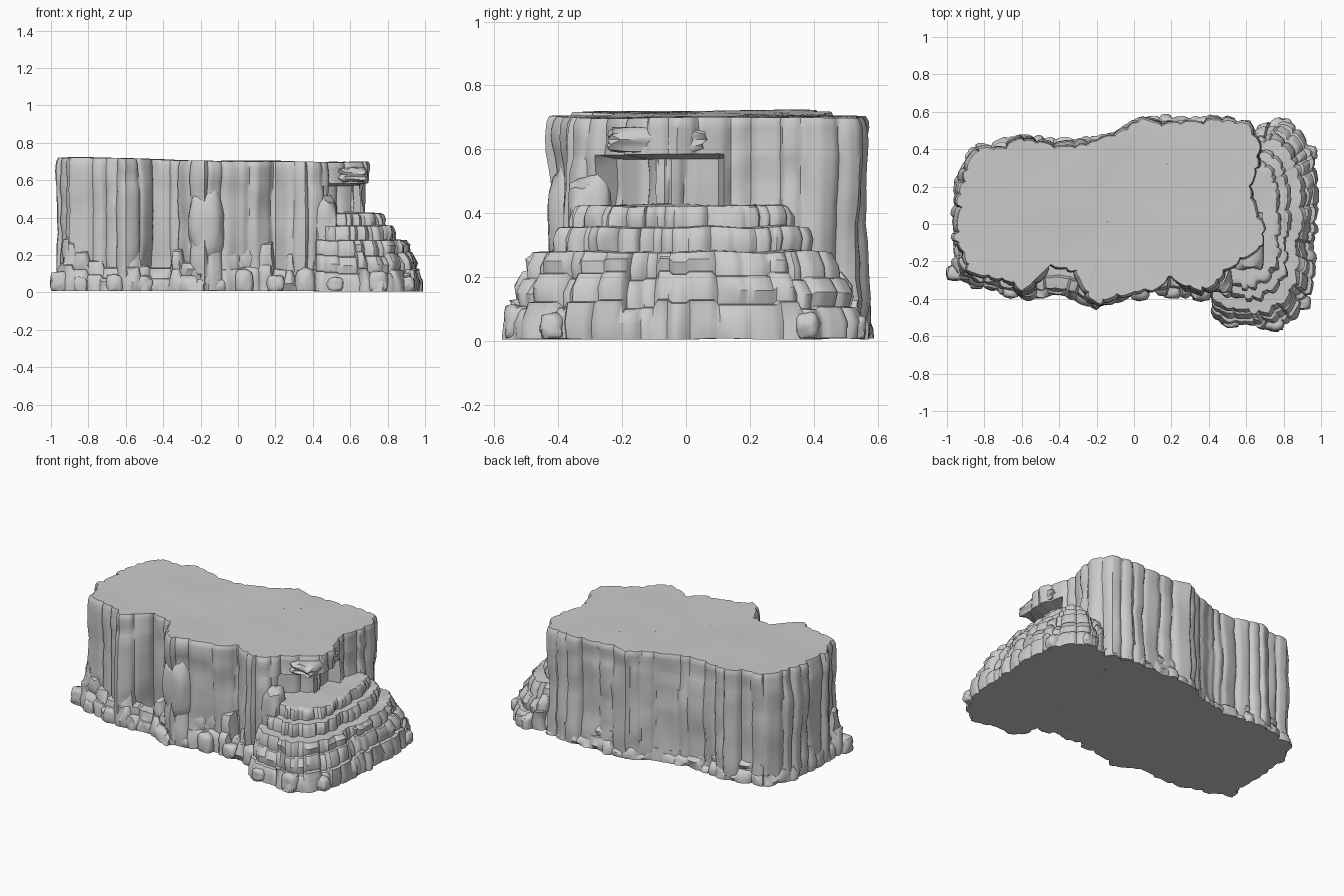
import bpy, bmesh, math, random
from mathutils import Vector, noise

random.seed(4)
if "Cube" in bpy.data.objects:
    bpy.data.objects.remove(bpy.data.objects["Cube"])

stone = bpy.data.materials.new("pale_grey_stone")
stone.use_nodes = True
stone.diffuse_color = (0.6, 0.6, 0.6, 1)
stone.node_tree.nodes["Principled BSDF"].inputs["Base Color"].default_value = (0.6, 0.6, 0.6, 1)


def finish(name, bm, angle=38):
    bmesh.ops.recalc_face_normals(bm, faces=bm.faces)
    mesh = bpy.data.meshes.new(name)
    bm.to_mesh(mesh)
    bm.free()
    obj = bpy.data.objects.new(name, mesh)
    bpy.context.collection.objects.link(obj)
    mesh.materials.append(stone)
    bpy.ops.object.select_all(action='DESELECT')
    obj.select_set(True)
    bpy.context.view_layer.objects.active = obj
    bpy.ops.object.shade_smooth_by_angle(angle=math.radians(angle))
    return obj


def columned_outline(points, width, bulge, jitter, step=0.012):
    """Resample a closed outline and swell it into random rounded columns."""
    pts = [Vector(p) for p in points]
    samples = []
    for a, b in zip(pts, pts[1:] + pts[:1]):
        n = max(1, round((b - a).length / step))
        samples += [a.lerp(b, i / n) for i in range(n)]
    n = len(samples)
    result, i = [], 0
    while i < n:
        count = max(4, round(width * random.uniform(0.55, 1.5) / step))
        count = n - i if n - i < count + 4 else count
        shift = random.uniform(-jitter, jitter)
        key = random.random()
        for k in range(count):
            t = (k + 0.5) / count * 2 - 1
            tangent = samples[(i + k + 3) % n] - samples[(i + k - 3) % n]
            normal = Vector((tangent.y, -tangent.x)).normalized()
            swell = bulge * (math.sqrt(1 - t ** 4) - 1) + shift
            result.append((samples[i + k] + normal * swell, normal, key))
        i += count
    return result


def loft(name, outline, rows, place, cap, centre, angle=38):
    """Skin rows of the outline, then close the top with shrinking rings."""
    bm = bmesh.new()
    rings = [[bm.verts.new(place(p, nrm, key, row)) for p, nrm, key in outline] for row in rows]
    c = Vector(centre)
    for s in (0.97, 0.9, 0.75, 0.55, 0.35, 0.15):
        ring = []
        for v in rings[len(rows) - 1]:
            q = c + (v.co.xy - c) * s
            ring.append(bm.verts.new((q.x, q.y, cap(q))))
        rings.append(ring)
    n = len(outline)
    for lo, hi in zip(rings, rings[1:]):
        for i in range(n):
            j = (i + 1) % n
            bm.faces.new((lo[i], lo[j], hi[j], hi[i]))
    bm.faces.new(rings[0][::-1])
    bm.faces.new(rings[-1])
    return finish(name, bm, angle)


def rough(p, z, freq, zfreq, amount):
    return noise.noise(Vector((p.x * freq, p.y * freq, z * zfreq))) * amount


# Main cliff: counter-clockwise plan of the plateau
plateau = [(-.96, -.1), (-.9, -.25), (-.78, -.29), (-.68, -.33), (-.6, -.37), (-.52, -.32),
           (-.45, -.23), (-.36, -.23), (-.3, -.3), (-.26, -.39), (-.18, -.44), (-.08, -.4),
           (0, -.36), (.1, -.35), (.2, -.28), (.28, -.35), (.36, -.38), (.45, -.32),
           (.5, -.25), (.62, -.18), (.69, -.13), (.69, -.03), (.65, .06), (.64, .2),
           (.68, .3), (.67, .42), (.61, .53), (.5, .56), (.35, .55), (.15, .55), (.04, .57),
           (-.08, .51), (-.2, .45), (-.4, .44), (-.6, .46), (-.7, .42), (-.84, .42),
           (-.93, .28), (-.95, .15)]


def plateau_height(p):
    west = min(1, max(0, (-p.x - 0.1) / 0.7))
    return 0.7 + 0.022 * west + rough(p, 0, 3, 1, 0.009)


def cliff_place(p, nrm, key, z):
    push = rough(p, z, 5, 4, 0.022) + rough(p, z + key * 9, 2, 11, 0.014)
    if p.x > 0.47 and -0.28 < p.y < 0.11 and z < 0.58:      # undercut below the ledge
        push -= 0.085
    if z > 0.68:                                            # worn rim
        push -= (z - 0.68) * 0.5
    q = p + nrm * push
    top = plateau_height(q) - 0.7
    return q.x, q.y, z + top * z / 0.7


cliff_rows = [0.01, .07, .13, .19, .25, .31, .37, .43, .48, .53, .572, .585, .63, .665, .685, .7]
loft("main_cliff", columned_outline(plateau, 0.1, 0.03, 0.012), cliff_rows,
     cliff_place, plateau_height, (-0.12, 0.1))

# Rubble skirt round the foot of the cliff
foot = [(-.98, -.12), (-.94, -.29), (-.82, -.34), (-.6, -.39), (-.42, -.38), (-.3, -.41),
        (-.2, -.45), (-.02, -.39), (.15, -.37), (.28, -.39), (.42, -.38), (.6, -.2),
        (.69, .1), (.69, .42), (.62, .55), (.35, .57), (.04, .58), (-.2, .47),
        (-.6, .465), (-.85, .43), (-.95, .27)]


def foot_place(p, nrm, key, row):
    z, inset = row
    height = 0.45 + 0.75 * key if p.y < 0.2 else 0.25 + 0.4 * key
    q = p - nrm * (inset - rough(p, z, 14, 18, 0.02))
    return q.x, q.y, z * height + 0.008


foot_rows = [(0, .004), (.05, 0), (.1, .008), (.13, .018), (.135, .03), (.19, .034),
             (.24, .045), (.25, .07), (.255, .1)]
loft("rubble_skirt", columned_outline(foot, 0.075, 0.022, 0.012), foot_rows,
     foot_place, lambda q: 0.1, (-0.12, 0.08), 45)

# Stepped terraces on the left-hand end
terrace = [(.42, -.49), (.5, -.55), (.6, -.54), (.77, -.57), (.84, -.52), (.88, -.45),
           (.95, -.38), (.965, -.2), (.965, 0), (.985, .25), (.965, .4), (.89, .5),
           (.78, .57), (.67, .54), (.55, .4), (.42, 0), (.41, -.3)]


def terrace_place(p, nrm, key, row):
    z, scale = row
    c = Vector((0.45, 0))
    q = c + (p - c) * scale + nrm * (rough(p, z, 9, 9, 0.022) + (key - 0.5) * 0.02 * (z > 0.1))
    drop = (key - 0.5) * 0.035 if 0.08 < z < 0.25 else rough(p, 0, 5, 0, 0.008)
    return q.x, q.y, max(0.004, z + drop * (z > 0))


# Each tier: (top height, scale at its foot, scale at its lip)
terrace_rows, base = [], 0.005
for top, low, high in ((.11, 1, .965), (.2, .925, .89), (.278, .865, .83), (.355, .72, .7), (.42, .625, .605)):
    terrace_rows += [(base, low), ((base + top) / 2, low + 0.005),
                     (top - 0.012, high + 0.012), (top, high)]
    base = top + 0.003
loft("stepped_terraces", columned_outline(terrace, 0.075, 0.026, 0.01), terrace_rows,
     terrace_place, lambda q: 0.425 + rough(q, 0, 6, 0, 0.008), (0.5, 0))


# Loose masses: noisy, blocky stones
def boulder(name, loc, size, squareness=0.6):
    bm = bmesh.new()
    bmesh.ops.create_icosphere(bm, subdivisions=3, radius=1)
    for v in bm.verts:
        d = v.co.normalized()
        d = d.lerp(d / max(abs(c) for c in d), squareness)
        d *= 1 + 0.18 * noise.noise(d * 1.6 + Vector(loc) * 7)
        v.co = Vector([l + c * s for l, c, s in zip(loc, d, size)])
        v.co.z = max(v.co.z, 0.008)
    return finish(name, bm, 45)


boulder("overhanging_ledge", (.61, -.09, .63), (.08, .15, .04), 0.85)
boulder("hanging_buttress", (-.17, -.37, .36), (.1, .065, .2), 0.2)
boulder("corner_pillar", (.47, -.3, .3), (.06, .07, .2), 0.7)

# Small stones at the front foot and the terrace corners
stones = [(-.95, -.26), (-.84, -.32), (-.66, -.36), (-.5, -.36), (-.1, -.39), (.03, -.37),
          (.2, -.36), (.36, -.37), (.52, -.52), (.75, -.53), (.9, -.42), (.93, .38), (.8, .53)]
for i, (x, y) in enumerate(stones):
    r = random.uniform(0.035, 0.055)
    boulder(f"foot_stone_{i + 1}", (x, y, r * 0.9), (r, r * 0.8, r * random.uniform(0.9, 1.6)), 0.45)
